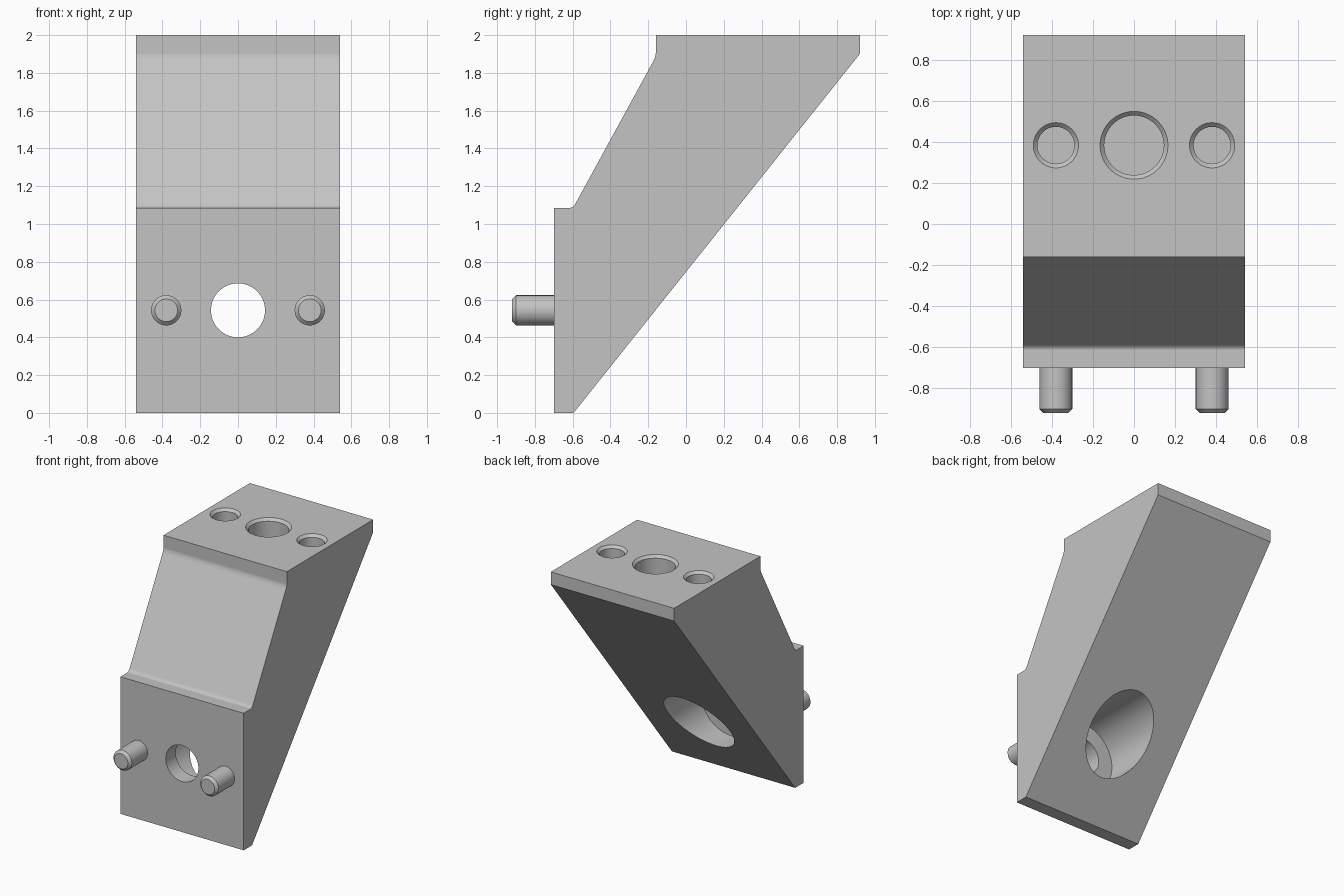
import bpy, bmesh, math
from mathutils import Matrix

cube = bpy.data.objects.get("Cube")
if cube:
    bpy.data.objects.remove(cube, do_unlink=True)

# Single plain metal colour
metal = bpy.data.materials.new("light_grey_metal")
metal.use_nodes = True
grey = (0.55, 0.55, 0.55, 1)
metal.diffuse_color = grey
metal.node_tree.nodes["Principled BSDF"].inputs["Base Color"].default_value = grey


def finish(name, bm):
    bmesh.ops.recalc_face_normals(bm, faces=bm.faces)
    mesh = bpy.data.meshes.new(name)
    bm.to_mesh(mesh)
    bm.free()
    mesh.materials.append(metal)
    obj = bpy.data.objects.new(name, mesh)
    bpy.context.collection.objects.link(obj)
    return obj


def activate(obj):
    bpy.ops.object.select_all(action='DESELECT')
    obj.select_set(True)
    bpy.context.view_layer.objects.active = obj


def smooth(obj):
    activate(obj)
    bpy.ops.object.shade_smooth_by_angle(angle=math.radians(32))


def lathe(name, profile, location, along_y=False, sides=64):
    """Closed solid of (radius, height) rings around z, or around y."""
    bm = bmesh.new()
    rings = []
    for r, h in profile:
        angles = [2 * math.pi * i / sides for i in range(sides)]
        rings.append([bm.verts.new((r * math.cos(a), r * math.sin(a), h)) for a in angles])
    for low, high in zip(rings, rings[1:]):
        for i in range(sides):
            j = (i + 1) % sides
            bm.faces.new((low[i], low[j], high[j], high[i]))
    bm.faces.new(rings[0])
    bm.faces.new(rings[-1])
    if along_y:
        bm.transform(Matrix.Rotation(-math.pi / 2, 4, 'X'))
    bm.transform(Matrix.Translation(location))
    return finish(name, bm)


# Bracket body: side profile (y, z) extruded across the width
HALF_WIDTH = 0.54
side_profile = [
    (-0.70, 0), (-0.595, 0), (0.92, 1.90), (0.92, 2), (-0.16, 2),
    (-0.16, 1.905), (-0.162, 1.89), (-0.167, 1.875), (-0.174, 1.86),
    (-0.583, 1.112), (-0.59, 1.099), (-0.60, 1.09), (-0.615, 1.085), (-0.70, 1.085),
]
bm = bmesh.new()
face = bm.faces.new([bm.verts.new((-HALF_WIDTH, y, z)) for y, z in side_profile])
side = bmesh.ops.extrude_face_region(bm, geom=[face])
verts = [v for v in side["geom"] if isinstance(v, bmesh.types.BMVert)]
bmesh.ops.translate(bm, verts=verts, vec=(2 * HALF_WIDTH, 0, 0))
body = finish("bracket_body", bm)


def top_hole(name, x, radius, depth):
    # Blind hole with a chamfered mouth
    profile = [(radius, -depth), (radius, -0.02), (radius + 0.04, 0.02)]
    return lathe(name, profile, (x, 0.383, 2))


# Hole cutters: stepped bolt hole through the front, three blind holes on top
PIN_X, BOLT_Z = 0.38, 0.543
cutters = [
    lathe("bolt_hole_cutter", [(0.143, -0.85), (0.143, -0.575), (0.27, -0.575), (0.27, 0.4)],
          (0, 0, BOLT_Z), along_y=True),
    top_hole("centre_hole_cutter", 0, 0.145, 0.4),
    top_hole("left_hole_cutter", PIN_X, 0.09, 0.25),
    top_hole("right_hole_cutter", -PIN_X, 0.09, 0.25),
]
for cutter in cutters:
    cutter.hide_render = True
    mod = body.modifiers.new("hole", 'BOOLEAN')
    mod.operation = 'DIFFERENCE'
    mod.solver = 'EXACT'
    mod.object = cutter
    activate(body)
    bpy.ops.object.modifier_apply(modifier=mod.name)
    bpy.data.objects.remove(cutter, do_unlink=True)

# Keep large faces flat so shading only bends at the fillets
smooth(body)
weighted = body.modifiers.new("flat_faces", 'WEIGHTED_NORMAL')
weighted.weight = 100
weighted.keep_sharp = True

# Locating pins with chamfered tips
for name, x in (("left_pin", PIN_X), ("right_pin", -PIN_X)):
    pin = lathe(name, [(0.06, -0.92), (0.08, -0.90), (0.08, -0.69)],
                (x, 0, BOLT_Z), along_y=True, sides=48)
    smooth(pin)
